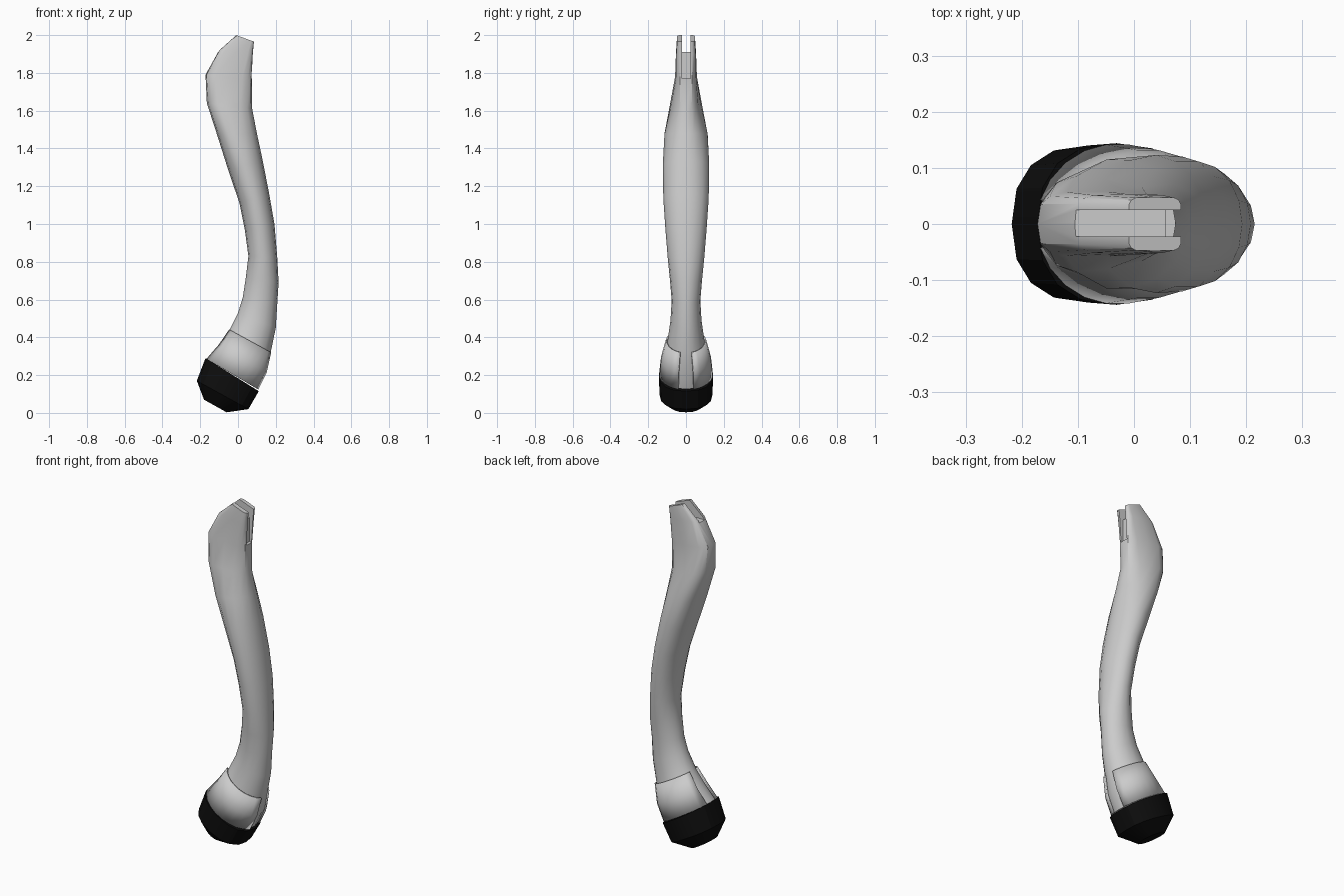
import bpy, bmesh
from math import cos, sin, pi, radians

if "Cube" in bpy.data.objects:
    bpy.data.objects.remove(bpy.data.objects["Cube"])


def section(left, right, hy, p=2.0, taper=0.0, a0=0.0, a1=2 * pi, n=16, grow=0.0):
    """Superellipse between two profile points; taper narrows the +x side."""
    (lx, lz), (rx, rz) = left, right
    closed = a1 - a0 > 6.2
    pts = []
    for i in range(n):
        a = a0 + (a1 - a0) * i / (n if closed else n - 1)
        c, s = cos(a), sin(a)
        u = (1 if c > 0 else -1) * abs(c) ** (2 / p)
        v = (1 if s > 0 else -1) * abs(s) ** (2 / p)
        u *= 1 + grow / 0.13
        y = v * (hy * (1 - taper * u) + grow)
        pts.append(((lx + rx) / 2 + u * (rx - lx) / 2, y,
                    (lz + rz) / 2 + u * (rz - lz) / 2))
    return pts


def loft(name, rings, closed=True, angle=35):
    bm = bmesh.new()
    vs = [[bm.verts.new(p) for p in r] for r in rings]
    n = len(vs[0])
    for a, b in zip(vs, vs[1:]):
        for i in range(n if closed else n - 1):
            j = (i + 1) % n
            bm.faces.new((a[i], a[j], b[j], b[i]))
    if closed:
        bm.faces.new(vs[0][::-1])
        bm.faces.new(vs[-1])
        bmesh.ops.recalc_face_normals(bm, faces=bm.faces[:])
    me = bpy.data.meshes.new(name)
    bm.to_mesh(me)
    bm.free()
    ob = bpy.data.objects.new(name, me)
    bpy.context.collection.objects.link(ob)
    smooth(ob, angle)
    return ob


def smooth(ob, angle):
    bpy.ops.object.select_all(action='DESELECT')
    ob.select_set(True)
    bpy.context.view_layer.objects.active = ob
    bpy.ops.object.shade_smooth_by_angle(angle=radians(angle))


def cut(target, name, lo, hi):
    bpy.ops.mesh.primitive_cube_add(size=1, location=[(a + b) / 2 for a, b in zip(lo, hi)])
    c = bpy.context.object
    c.name = name
    c.scale = [b - a for a, b in zip(lo, hi)]
    c.hide_render = True
    m = target.modifiers.new(name, 'BOOLEAN')
    m.operation, m.solver, m.object = 'DIFFERENCE', 'EXACT', c
    bpy.context.view_layer.objects.active = target
    bpy.ops.object.modifier_apply(modifier=m.name)
    bpy.data.objects.remove(c)


# curved leg: left profile point, right profile point, half depth, boxiness, taper
profile = [
    ((-.165, .285), (.106, .125), .134),
    ((-.10, .36), (.150, .215), .124),
    ((-.045, .44), (.173, .32), .098),
    ((0, .53), (.20, .45), .082),
    ((.025, .61), (.208, .58), .076),
    ((.042, .72), (.215, .69), .085),
    ((.055, .83), (.208, .82), .097),
    ((.036, .97), (.193, 1.0), .110),
    ((.008, 1.11), (.165, 1.16), .120),
    ((-.05, 1.28), (.130, 1.34), .123, 2.0, .05),
    ((-.11, 1.47), (.100, 1.48), .114, 2.2, .2),
    ((-.165, 1.64), (.075, 1.61), .080, 2.7, .25),
    ((-.172, 1.79), (.074, 1.76), .058, 3.5, .05),
    ((-.10, 1.92), (.080, 1.90), .053, 5),
    ((-.01, 2.0), (.085, 1.965), .048, 6),
]
leg = loft("leg", [section(*r) for r in profile])

# slot between the two top prongs, deeper on the +x side
cut(leg, "slot_cutter", (-.3, -.022, 1.91), (.3, .025, 2.2))
cut(leg, "slot_front_cutter", (.057, -.022, 1.77), (.3, .025, 2.2))
smooth(leg, 35)

# two thin collar shells wrapped around the ankle, open along both edges
for side, start in (("back", 0), ("front", pi)):
    shell = [section(*r, a0=start + .3, a1=start + pi - .3, n=10, grow=.005)
             for r in profile[:3]]
    ob = loft("collar_" + side, shell, closed=False)
    sol = ob.modifiers.new("thickness", 'SOLIDIFY')
    sol.thickness, sol.offset = .008, 0

# dark rounded foot
foot = loft("foot", [
    section((-.172, .29), (.110, .115), .144, 2.4),
    section((-.218, .17), (.055, .02), .140, 2.4),
    section((-.18, .07), (-.06, .003), .080, 2.2),
], angle=25)
mat = bpy.data.materials.new("black_rubber")
mat.diffuse_color = (.004, .004, .004, 1)
mat.use_nodes = True
mat.node_tree.nodes["Principled BSDF"].inputs["Base Color"].default_value = mat.diffuse_color
foot.data.materials.append(mat)
